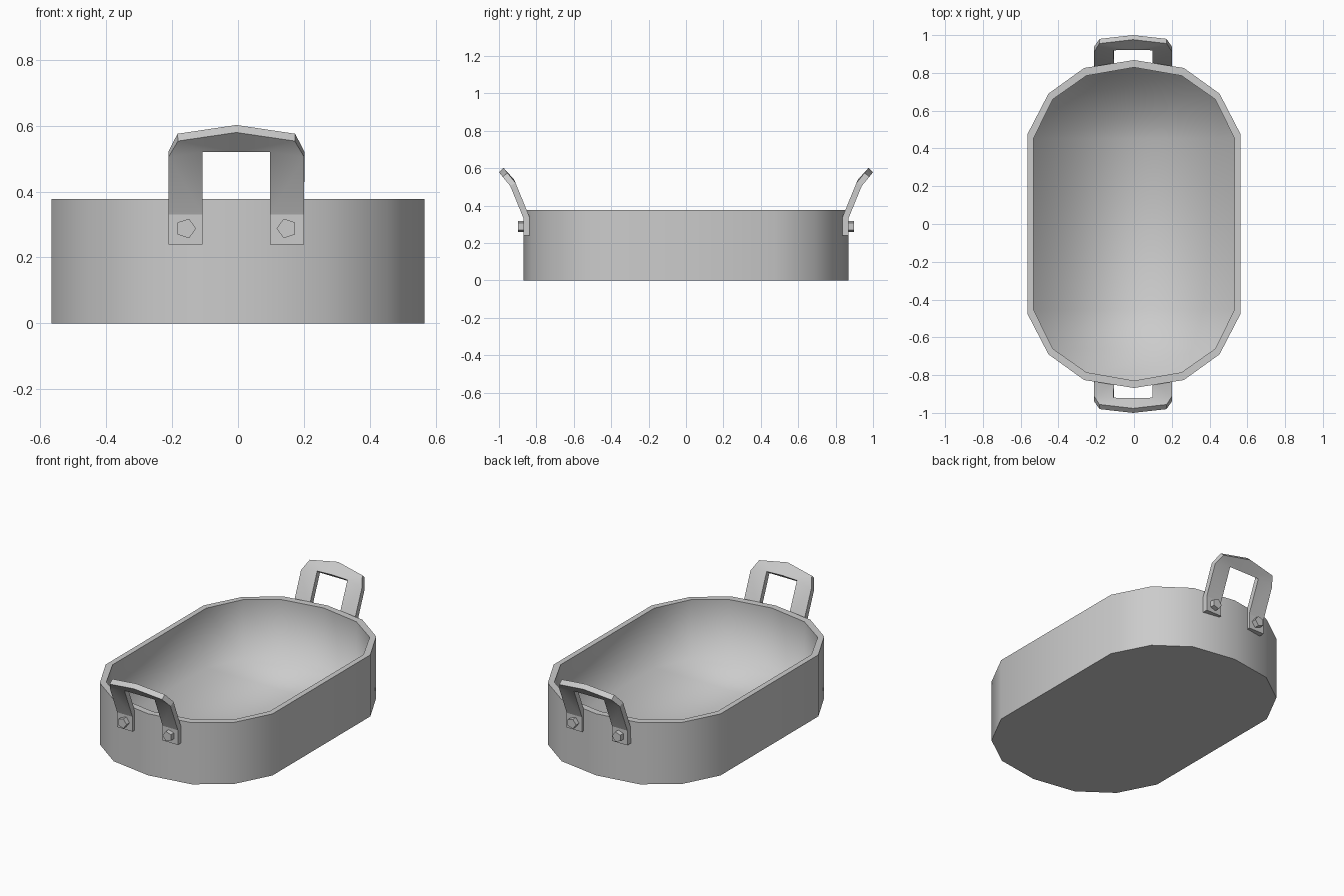
import bpy
import bmesh
from math import pi, radians
from mathutils import Matrix

cube = bpy.data.objects.get("Cube")
if cube:
    bpy.data.objects.remove(cube, do_unlink=True)

# One plain metal colour
metal = bpy.data.materials.new("grey_metal")
metal.use_nodes = True
grey = (0.6, 0.6, 0.6, 1)
metal.diffuse_color = grey
metal.node_tree.nodes["Principled BSDF"].inputs["Base Color"].default_value = grey

HEIGHT, FLOOR = 0.377, 0.012


def finish(bm, name):
    mesh = bpy.data.meshes.new(name)
    bm.to_mesh(mesh)
    bm.free()
    mesh.materials.append(metal)
    obj = bpy.data.objects.new(name, mesh)
    bpy.context.collection.objects.link(obj)
    return obj


def smooth(obj, degrees):
    bpy.ops.object.select_all(action="DESELECT")
    obj.select_set(True)
    bpy.context.view_layer.objects.active = obj
    bpy.ops.object.shade_smooth_by_angle(angle=radians(degrees))


def ring(bm, quarter, z):
    """Mirror a quarter outline into a closed loop, clockwise from the back tip."""
    right = quarter + [(x, -y) for x, y in reversed(quarter)]
    left = [(-x, y) for x, y in reversed(right[1:-1])]
    return [bm.verts.new((x, y, z)) for x, y in right + left]


def bridge(bm, a, b):
    n = len(a)
    for i in range(n):
        j = (i + 1) % n
        bm.faces.new((a[i], a[j], b[j], b[i]))


def cap(bm, loop):
    """Fill a loop with strips running from side to side."""
    for i in range(len(loop) // 2):
        strip = [loop[i], loop[i + 1], loop[-(i + 1)], loop[-i]]
        bm.faces.new(list(dict.fromkeys(strip)))


# Dish: straight outer wall, flat rim, softly shaded inside
outer = [(0, 0.868), (0.264, 0.826), (0.453, 0.69), (0.565, 0.474)]
inner = [(0, 0.829), (0.252, 0.785), (0.43, 0.66), (0.532, 0.453)]
bm = bmesh.new()
loops = [ring(bm, outer, 0), ring(bm, outer, HEIGHT),
         ring(bm, inner, HEIGHT), ring(bm, inner, FLOOR)]
for lower, upper in zip(loops, loops[1:]):
    bridge(bm, lower, upper)
cap(bm, loops[0])
cap(bm, loops[-1])
bmesh.ops.recalc_face_normals(bm, faces=bm.faces[:])
for face in bm.faces:
    face.smooth = True
for edge in bm.edges:
    a, b = (v.co.z for v in edge.verts)
    edge.smooth = not (a == b and (a == 0 or a > FLOOR + 0.1))
finish(bm, "dish")

# Handle outer face, right half, as x, y, z points
W, H = 0.2055, 0.102
points = {
    "foot_in": (H, -0.868, 0.24), "foot_out": (W, -0.868, 0.24),
    "bend_in": (H, -0.868, 0.33), "bend_out": (W, -0.868, 0.33),
    "hole": (H, -0.946, 0.52), "shoulder": (W, -0.94, 0.505),
    "hole_mid": (0, -0.946, 0.52), "corner": (0.177, -0.98, 0.553),
    "peak": (0, -1.0, 0.579),
}
panels = [
    "foot_in foot_out bend_out bend_in",
    "bend_in bend_out shoulder hole",
    "hole shoulder corner",
    "hole_mid hole corner peak",
]


def handle(name, turn, shift):
    bm = bmesh.new()
    verts = {key: bm.verts.new(co) for key, co in points.items()}
    for panel in panels:
        bm.faces.new([verts[key] for key in panel.split()])
    obj = finish(bm, name)
    smooth(obj, 21.5)
    obj.modifiers.new("halves", "MIRROR")
    solid = obj.modifiers.new("thickness", "SOLIDIFY")
    solid.thickness = 0.033
    solid.offset = -1
    obj.rotation_euler.z = turn
    obj.location.x = shift
    # Bake the thickness, then keep the plate edges crisp
    bpy.ops.object.modifier_apply(modifier="halves")
    bpy.ops.object.modifier_apply(modifier="thickness")
    smooth(obj, 21.5)


def rivet(name, side, turn, shift):
    """Five-sided rivet with one corner towards the handle centre."""
    bm = bmesh.new()
    bmesh.ops.create_cone(bm, cap_ends=True, segments=5, radius1=0.031,
                          radius2=0.031, depth=0.046)
    # Bring one corner onto the +x axis, then lay the rivet along y
    spin = Matrix.Rotation(-pi / 2, 3, "Z")
    tilt = Matrix.Rotation(pi / 2, 3, "X")
    flip = Matrix.Rotation(pi if side > 0 else 0, 3, "Y")
    bmesh.ops.transform(bm, matrix=(flip @ tilt @ spin).to_4x4(), verts=bm.verts[:])
    bmesh.ops.translate(bm, vec=(side * 0.153, -0.874, 0.288), verts=bm.verts[:])
    obj = finish(bm, name)
    obj.rotation_euler.z = turn
    obj.location.x = shift


for end, turn in (("front", 0), ("back", pi)):
    handle(end + "_handle", turn, -0.005)
    for label, side in (("a", -1), ("b", 1)):
        rivet(f"{end}_rivet_{label}", side, turn, -0.005)
